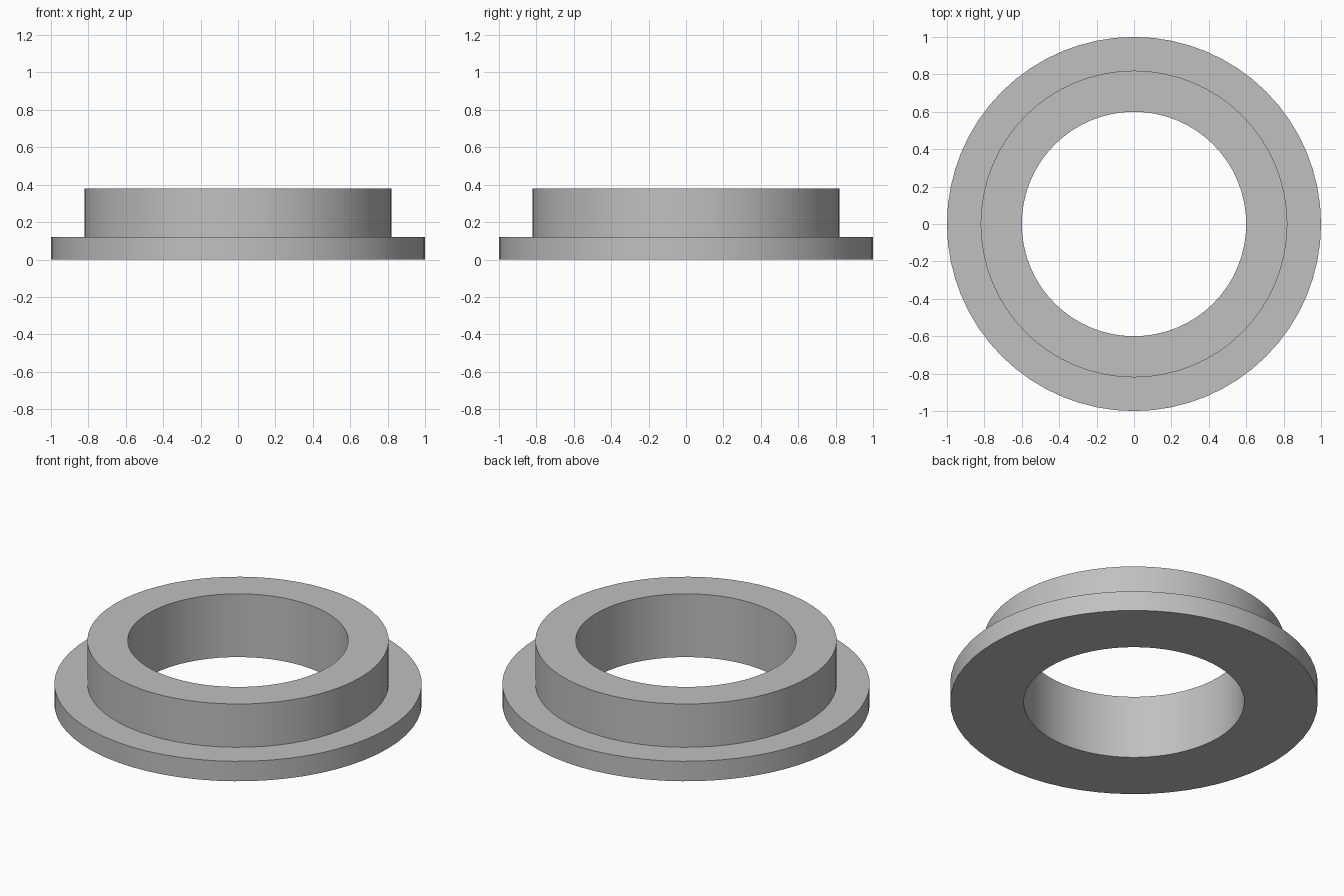
import bpy
import bmesh
from math import radians
from mathutils import Matrix, Vector

SEGMENTS = 64
BORE, COLLAR, FLANGE = 0.6, 0.82, 1.0
STEP, TOP = 0.12, 0.38

cube = bpy.data.objects.get("Cube")
if cube:
    bpy.data.objects.remove(cube, do_unlink=True)

# Plain grey finish
grey = bpy.data.materials.new("plain grey")
grey.use_nodes = True
colour = (0.53, 0.53, 0.53, 1)
grey.diffuse_color = colour
grey.node_tree.nodes["Principled BSDF"].inputs["Base Color"].default_value = colour


def lathe(name, profile):
    """Revolve a closed (radius, height) profile about the z axis."""
    bm = bmesh.new()
    verts = [bm.verts.new((r, 0, z)) for r, z in profile]
    edges = [bm.edges.new((a, b)) for a, b in zip(verts, verts[1:] + verts[:1])]
    bmesh.ops.spin(bm, geom=verts + edges, cent=(0, 0, 0), axis=(0, 0, 1),
                   angle=radians(360), steps=SEGMENTS, use_merge=True)
    bmesh.ops.remove_doubles(bm, verts=bm.verts, dist=0.0001)
    bmesh.ops.recalc_face_normals(bm, faces=bm.faces)
    mesh = bpy.data.meshes.new(name)
    bm.to_mesh(mesh)
    bm.free()
    mesh.materials.append(grey)
    obj = bpy.data.objects.new(name, mesh)
    bpy.context.collection.objects.link(obj)
    bpy.ops.object.select_all(action="DESELECT")
    obj.select_set(True)
    bpy.context.view_layer.objects.active = obj
    bpy.ops.object.shade_smooth_by_angle(angle=radians(30))
    return obj


# Wide flange, narrower collar and straight bore in one solid section
lathe("flanged_bushing", [
    (BORE, 0), (FLANGE, 0), (FLANGE, STEP),
    (COLLAR, STEP), (COLLAR, TOP), (BORE, TOP),
])
